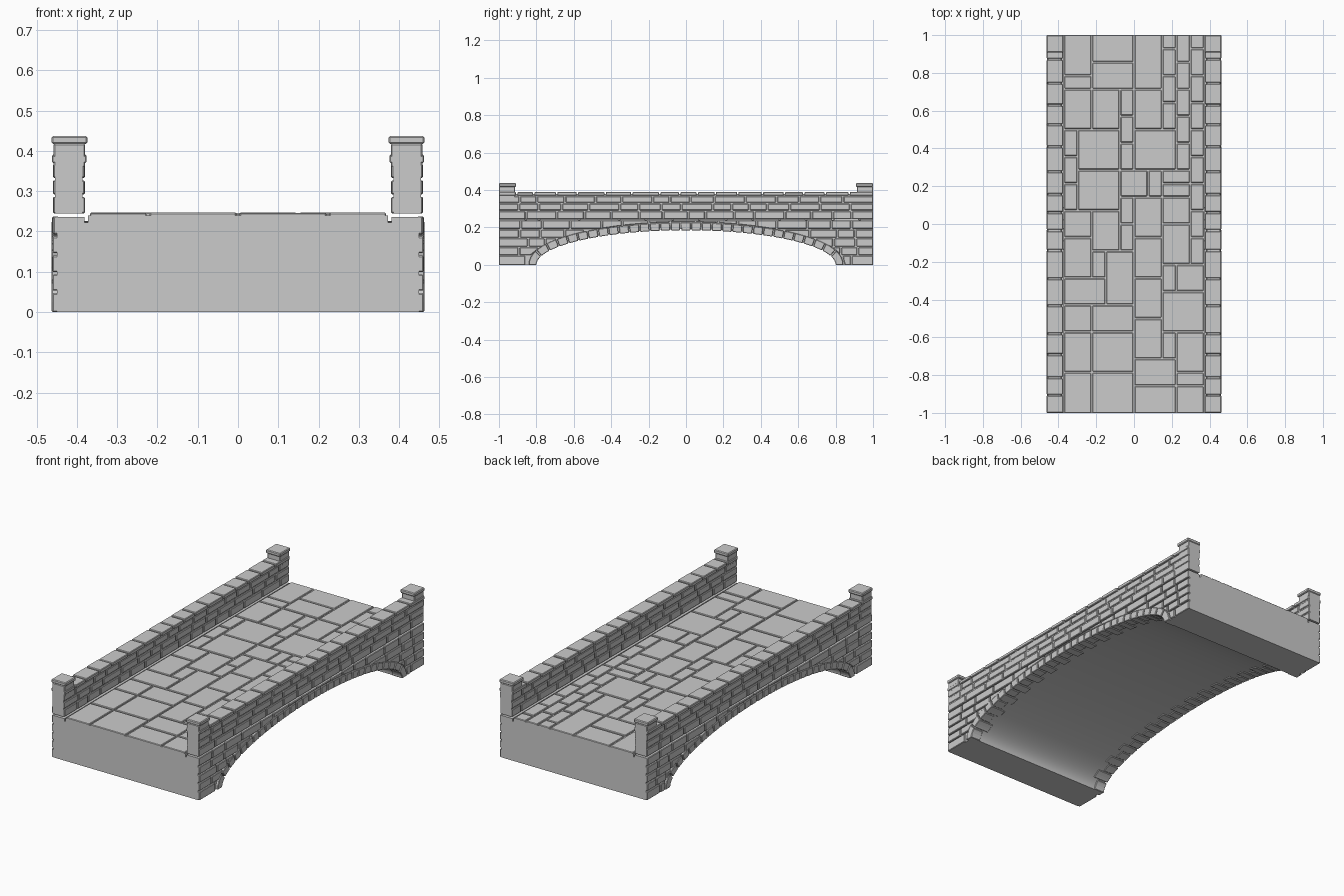
import bpy, bmesh, math, random

if "Cube" in bpy.data.objects:
    bpy.data.objects.remove(bpy.data.objects["Cube"])
random.seed(7)


def make(name, prisms, mirror=False, bevel=0.0):
    """Each prism is a (y, z) outline extruded from x0 to x1."""
    bm = bmesh.new()
    for pts, x0, x1 in prisms:
        a = [bm.verts.new((x0, y, z)) for y, z in pts]
        b = [bm.verts.new((x1, y, z)) for y, z in pts]
        bm.faces.new(a)
        bm.faces.new(b[::-1])
        for i in range(len(a)):
            j = (i + 1) % len(a)
            bm.faces.new((a[i], b[i], b[j], a[j]))
    bmesh.ops.recalc_face_normals(bm, faces=bm.faces)
    me = bpy.data.meshes.new(name)
    bm.to_mesh(me)
    bm.free()
    ob = bpy.data.objects.new(name, me)
    bpy.context.collection.objects.link(ob)
    if mirror:
        m = ob.modifiers.new("mirror", 'MIRROR')
        m.use_mirror_merge = False
    if bevel:
        v = ob.modifiers.new("bevel", 'BEVEL')
        v.width, v.segments, v.limit_method = bevel, 1, 'ANGLE'
        v.angle_limit = math.radians(40)
        v.use_clamp_overlap = False
    return ob


def box(x0, x1, y0, y1, z0, z1):
    return ([(y0, z0), (y1, z0), (y1, z1), (y0, z1)], x0, x1)


def course(lo, hi, gap=0.008):
    """Random brick intervals running from y=-1 to y=1."""
    out, y = [], -1.0
    while y < 1.0:
        e = y + random.uniform(lo, hi)
        if e > 1.0 - lo * 0.6:
            e = 1.0
        out.append((y + (gap / 2 if y > -1 else 0), e - (gap / 2 if e < 1 else 0)))
        y = e
    return out


def ellipse(a, b, t):
    return (a * math.cos(t), b * math.sin(t))


# solid body with arched underside
arc = [ellipse(0.806, 0.191, math.pi * (1 - i / 64)) for i in range(65)]
core = make("bridge_body", [([(-1, 0)] + arc + [(1, 0), (1, 0.222), (-1, 0.222)], -0.45, 0.45)])
bpy.context.view_layer.objects.active = core
core.select_set(True)
bpy.ops.object.shade_smooth_by_angle(angle=math.radians(30))
core.select_set(False)
make("deck_bed", [box(-0.373, 0.373, -1, 1, 0.21, 0.24)])

# deck paving: random slabs packed on a 10 x 28 grid
nx, ny = 10, 28
cx, cy, g = 0.744 / nx, 2.0 / ny, 0.004
used, slabs = set(), []
sizes = [(3, 2), (2, 3), (2, 2), (3, 2), (2, 3), (2, 4), (3, 3), (2, 1), (1, 2)]
for j in range(ny):
    for i in range(nx):
        if (i, j) in used:
            continue
        random.shuffle(sizes)
        for w, h in sizes + [(1, 1)]:
            cells = {(i + p, j + q) for p in range(w) for q in range(h)}
            if i + w <= nx and j + h <= ny and not cells & used:
                used |= cells
                y0, y1 = -1 + j * cy, -1 + (j + h) * cy
                slabs.append(box(-0.372 + i * cx + g, -0.372 + (i + w) * cx - g,
                                 y0 + (g if j else 0), y1 - (g if j + h < ny else 0),
                                 0.23, 0.247 - random.uniform(0, 0.002)))
                break
make("deck_paving", slabs, bevel=0.003)

# spandrel bricks, cut off along the top of the arch ring
A, B = 0.85, 0.229
levels = [0.0, 0.05, 0.096, 0.143, 0.19, 0.237]
bricks = []
for z0, z1 in zip(levels, levels[1:]):
    lo, hi = z0 + (0.003 if z0 else 0), z1 - (0.003 if z1 < 0.23 else 0)
    for y0, y1 in course(0.09, 0.17):
        pts = []
        for k in range(17):
            y = y0 + (y1 - y0) * k / 16
            e = B * math.sqrt(max(0, 1 - (y / A) ** 2)) if abs(y) < A else 0
            b = max(lo, e)
            if b < hi - 0.006:
                pts.append((y, b))
        if len(pts) < 3 or pts[-1][0] - pts[0][0] < 0.02:
            continue
        if all(abs(p[1] - lo) < 1e-6 for p in pts):
            pts = [pts[0], pts[-1]]
        bricks.append((pts + [(pts[-1][0], hi), (pts[0][0], hi)],
                       0.445, 0.462 - random.uniform(0, 0.003)))
make("spandrel_bricks", bricks, mirror=True, bevel=0.003)

# arch ring stones, evenly spaced along the ellipse
a, b, n = 0.8, 0.185, 1600
ts, length = [], [0.0]
for i in range(n):
    p, q = ellipse(a, b, math.pi * i / n), ellipse(a, b, math.pi * (i + 1) / n)
    length.append(length[-1] + math.dist(p, q))


def at(s):
    k = next((i for i, d in enumerate(length) if d >= s), n)
    return math.pi * k / n


def offset(t, d):
    ny_, nz = math.cos(t) / a, math.sin(t) / b
    m = math.hypot(ny_, nz)
    return (a * math.cos(t) + d * ny_ / m, max(0, b * math.sin(t) + d * nz / m))


count = 31
step = length[-1] / count
ring = []
for i in range(count):
    s0, s1 = i * step + (0.003 if i else 0), (i + 1) * step - (0.003 if i < count - 1 else 0)
    t = [at(s0 + (s1 - s0) * k / 4) for k in range(5)]
    depth = 0.37 if i % 2 else 0.4
    ring.append(([offset(v, 0) for v in t] + [offset(v, 0.041) for v in reversed(t)],
                 depth, 0.463))
make("arch_ring_stones", ring, mirror=True, bevel=0.0025)

# ledge under each parapet
make("parapet_ledge", [box(0.381, 0.455, -1, 1, 0.215, 0.236)], mirror=True)

# parapet core and bricks on both faces
make("parapet_core", [box(0.386, 0.454, -1, 1, 0.245, 0.38)], mirror=True)
rows = [0.245, 0.289, 0.33, 0.37]
wall = []
for z0, z1 in zip(rows, rows[1:]):
    for x0, x1 in ((0.380, 0.39), (0.45, 0.460)):
        for y0, y1 in course(0.09, 0.17):
            r = random.uniform(0, 0.002)
            wall.append(box(x0 + r if x0 < 0.4 else x0, x1 if x0 < 0.4 else x1 - r,
                            y0, y1, z0 + (0.003 if z0 > 0.25 else 0), z1 - 0.003))
make("parapet_bricks", wall, mirror=True, bevel=0.003)

# coping stones along the parapet top
make("parapet_coping", [box(0.376, 0.462, y0, y1, 0.37, 0.391 - random.uniform(0, 0.003))
                        for y0, y1 in course(0.09, 0.15)], mirror=True, bevel=0.003)

# end posts with caps
posts, caps = [], []
for s in (-1, 1):
    y0, y1 = sorted((s * 0.915, s * 1.0))
    posts.append(box(0.380, 0.458, y0, y1, 0.36, 0.418))
    y0, y1 = sorted((s * 0.908, s * 1.0))
    caps.append(box(0.374, 0.463, y0, y1, 0.417, 0.437))
make("end_posts", posts, mirror=True, bevel=0.003)
make("post_caps", caps, mirror=True, bevel=0.004)
